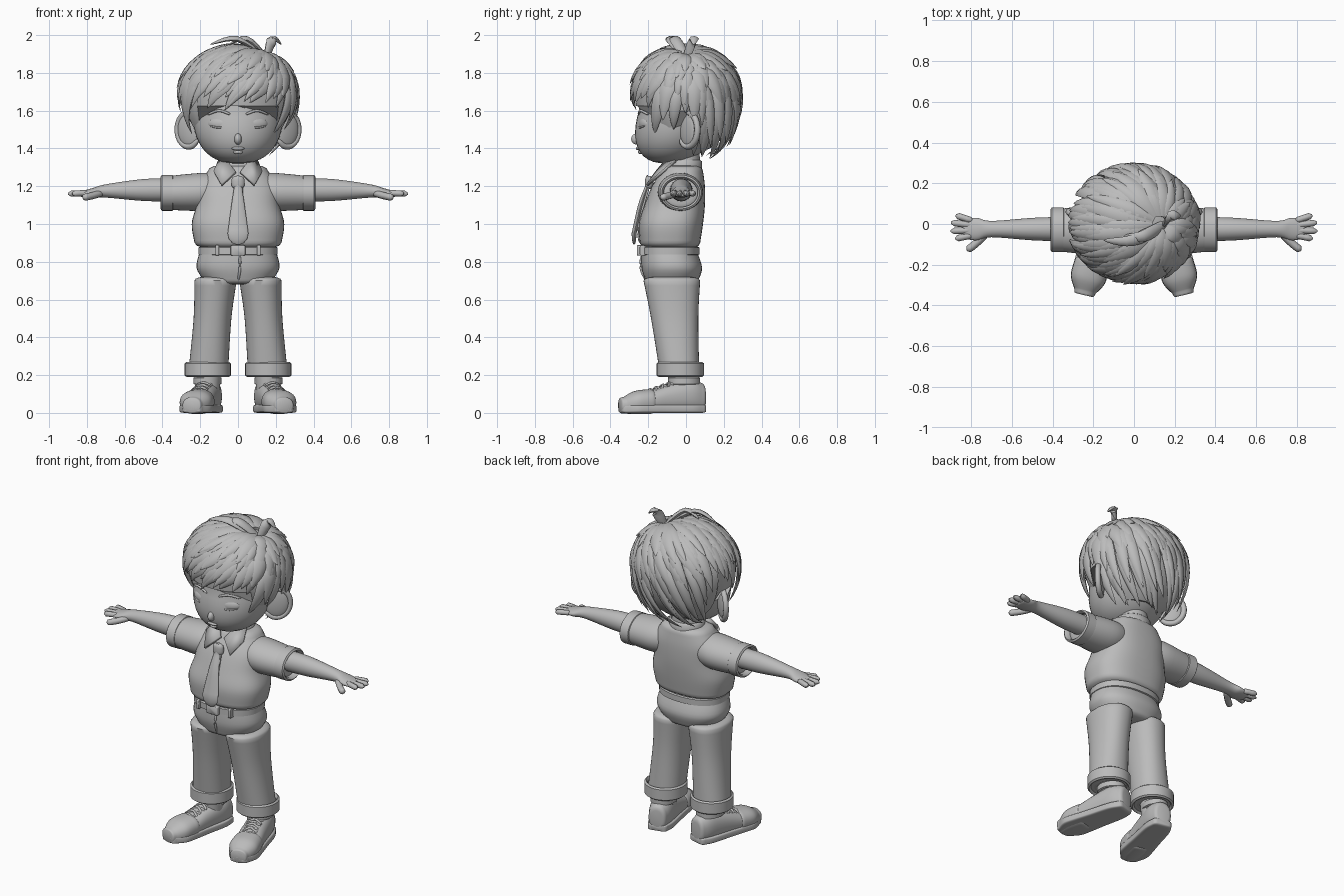
import bpy, bmesh, random
from math import sin, cos, pi, tau, radians, copysign
from mathutils import Vector, Matrix

random.seed(7)
if "Cube" in bpy.data.objects:
    bpy.data.objects.remove(bpy.data.objects["Cube"], do_unlink=True)

GREY = (.5, .5, .5, 1)
clay = bpy.data.materials.new("clay grey")
clay.use_nodes = True
clay.diffuse_color = GREY
clay.node_tree.nodes["Principled BSDF"].inputs["Base Color"].default_value = GREY


def finish(bm, name, mirror=False, matrix=None):
    if matrix:
        bm.transform(matrix)
    bmesh.ops.recalc_face_normals(bm, faces=bm.faces)
    mesh = bpy.data.meshes.new(name)
    bm.to_mesh(mesh)
    bm.free()
    mesh.materials.append(clay)
    mesh.shade_smooth()
    mesh.set_sharp_from_angle(angle=radians(50))
    part = bpy.data.objects.new(name, mesh)
    bpy.context.scene.collection.objects.link(part)
    if mirror:
        part.modifiers.new("mirror", 'MIRROR').use_mirror_merge = False
    return part


def spline(rows, steps=5):
    out = []
    last = len(rows) - 1
    for i in range(last):
        four = rows[max(i - 1, 0)], rows[i], rows[i + 1], rows[min(i + 2, last)]
        for k in range(steps):
            t = k / steps
            out.append(tuple(b + t / 2 * (c - a + t * (2*a - 5*b + 4*c - d + t * (3*(b - c) + d - a)))
                             for a, b, c, d in zip(*four)))
    return out + [tuple(rows[last])]


def skin(bm, rings):
    n = len(rings[0])
    verts = [[bm.verts.new(p) for p in ring] for ring in rings]
    for low, high in zip(verts, verts[1:]):
        for j in range(n):
            k = (j + 1) % n
            bm.faces.new((low[j], low[k], high[k], high[j]))
    bm.faces.new(verts[0])
    bm.faces.new(verts[-1])


def stack(name, axis, rows, off=0, lean=0, power=2, sides=40, **options):
    """Superellipse rings; each row is position, centre, width radius, depth radius."""
    rings = []
    for pos, centre, wide, deep in rows:
        ring = []
        for j in range(sides):
            c, s = (copysign(abs(f) ** (2 / power), f) for f in (cos(tau * j / sides), sin(tau * j / sides)))
            point = [off + lean * pos + wide * c, centre + deep * s]
            point.insert("xyz".index(axis), pos)
            ring.append(point)
        rings.append(ring)
    bm = bmesh.new()
    skin(bm, rings)
    return finish(bm, name, **options)


def loft(name, axis, rows, dome=.02, tip=.6, **options):
    """Smooth body through the rows, with rounded ends."""
    body = spline(rows)
    dome = copysign(dome, rows[-1][0] - rows[0][0])

    def cap(row, d):
        pos, centre, wide, deep = row
        ends = []
        for q in (pi / 6, pi / 3, pi / 2.1):
            k = tip + (1 - tip) * cos(q)
            ends.append((pos + d * sin(q), centre, wide * k, deep * k))
        return ends
    return stack(name, axis, cap(body[0], -dome)[::-1] + body + cap(body[-1], dome), **options)


def band(name, axis, start, end, centre, wide, deep, thick=.02, **options):
    """Rolled band with rounded edges and a hollow inside."""
    mid, half = (start + end) / 2, (end - start) / 2
    shape = [(-.7, -thick), (-1, -thick / 2), (-.8, 0), (.8, 0), (1, -thick / 2), (.7, -thick), (-.7, -thick)]
    return stack(name, axis, [(mid + half * p, centre, wide + r, deep + r) for p, r in shape], **options)


def sweep(bm, pts, wide, thick, profile, up, sides=8):
    rings = []
    last = len(pts) - 1
    for i, p in enumerate(pts):
        along = (pts[min(i + 1, last)] - pts[max(i - 1, 0)]).normalized()
        side = along.cross(up(p)).normalized()
        normal = side.cross(along)
        k = profile(i / last)
        rings.append([p + k * (side * wide * cos(tau * j / sides) + normal * thick * sin(tau * j / sides))
                      for j in range(sides)])
    skin(bm, rings)


def tube(name, paths, radius, up=(0, 0, 1), **options):
    bm = bmesh.new()
    for path in paths:
        pts = [Vector(p) for p in spline(path)]
        sweep(bm, pts, radius, radius, lambda t: max(.1, 1 - abs(2 * t - 1) ** 8) ** .5, lambda p: Vector(up))
    return finish(bm, name, **options)


def ball(name, place, size, turn=0, power=2, jaw=0, **options):
    """Ellipsoid; power squares its profile and jaw pushes the lower half forward."""
    bm = bmesh.new()
    bmesh.ops.create_uvsphere(bm, u_segments=40, v_segments=24, radius=1)
    for v in bm.verts:
        flat = Vector((v.co.x, v.co.y))
        if flat.length > .01:
            flat *= (1 - abs(v.co.z) ** power) ** (1 / power) / flat.length
        v.co = flat.x, flat.y + jaw * min(0, v.co.z), v.co.z
    pose = Matrix.Translation(place) @ Matrix.Rotation(turn, 4, 'Z') @ Matrix.Diagonal((*size, 1))
    return finish(bm, name, matrix=pose, **options)


# Head, face and neck
ball("head", (0, -.02, 1.6), (.24, .23, .28), power=2.4, jaw=.33)
loft("neck", "z", [(1.25, -.01, .1, .09), (1.4, -.01, .08, .08)])
ball("nose", (0, -.26, 1.45), (.02, .03, .03))
ball("upper_lip", (0, -.25, 1.4), (.035, .015, .01))
ball("lower_lip", (0, -.24, 1.38), (.025, .015, .01))
ball("eyelid", (.1, -.22, 1.53), (.06, .025, .035), turn=.35, mirror=True)
tube("lash_line", [[(.05, -.25, 1.52), (.1, -.245, 1.51), (.15, -.22, 1.52)]], .005, mirror=True)
tube("eyebrow", [[(.04, -.25, 1.58), (.1, -.24, 1.6), (.16, -.2, 1.58)]], .007, mirror=True)

# Ears: flat bowl with a rolled rim
ball("ear", (.26, .01, 1.5), (.07, .02, .09), turn=.6, mirror=True)
rim = [(.26 + .06 * cos(q), .01 + .05 * cos(q), 1.5 + .09 * sin(q)) for q in (radians(36 * i) for i in range(-4, 5))]
tube("ear_rim", [rim], .017, up=(.5, -.8, 0), mirror=True)

# Hair: scalp cap plus layered tapered locks radiating from a crown point
CENTRE = Vector((0, 0, 1.68))


def direction(turn, rise):
    a, e = radians(turn), radians(rise)
    return Vector((sin(a) * cos(e), -cos(a) * cos(e), sin(e)))


def scalp(d, k):
    return CENTRE + k * Vector((d.x * .305, d.y * .28, d.z * (.255 if d.z > 0 else .33)))


def hairline(turn):
    turn = abs((turn + 180) % 360 - 180)
    for limit, rise in ((52, -10), (78, -32), (104, -15)):
        if turn < limit:
            return rise
    return -62


def cap_ring(t):
    return [scalp(direction(a, hairline(a) * (1 - t) + 89 * t), .96) for a in range(0, 360, 6)]


bm = bmesh.new()
skin(bm, [cap_ring(i / 14) for i in range(15)])
finish(bm, "scalp_hair")


def taper(t):
    return max(.02, min(1, .55 + 1.3 * t) * (1 - t ** 2.2) ** .8)


def outward(p):
    return p - CENTRE


crown = direction(90, 61)
bm = bmesh.new()
for row in range(6):
    layer = row / 5
    for i in range(24):
        turn = 15 * i + 7 * row + random.uniform(-5, 5)
        low = hairline(turn)
        rise = low + (32 - low) * layer + random.uniform(-5, 5)
        combed = 14 * max(0, cos(radians(turn)))
        end = direction(turn - combed + random.uniform(-7, 7), rise)
        root = direction(turn, rise + 5).slerp(crown, .5 + .35 * layer)
        nape = rise < -40
        lift = random.uniform(.03, .1) + .06 * layer * random.random() + .08 * nape
        path = []
        for step in range(11):
            t = step / 10
            path.append(scalp(root.slerp(end, t), .96 + .05 * sin(pi * t) + .025 * layer + lift * t ** 3))
        sweep(bm, path, (.035 if nape else .046) * random.uniform(.85, 1.2), .018, taper, outward)
for x, y in ((-.05, -.06), (.23, .04), (-.15, -.08)):
    path = spline([(.15, 0, 1.88), (.07 + x / 2, y, 1.98), (x, y, 1.95)])
    sweep(bm, [Vector(p) for p in path], .035, .018, taper, outward)
finish(bm, "hair_locks")

# Shirt, sleeves and collar
loft("shirt", "z", [(.9, -.085, .23, .16), (1, -.08, .245, .17), (1.1, -.06, .22, .16),
                    (1.2, -.04, .21, .14), (1.28, -.02, .16, .11)], dome=.03, power=2.5)
loft("sleeve", "x", [(.1, 1.18, .1, .09), (.2, 1.17, .12, .1), (.36, 1.165, .105, .09)], off=-.03, mirror=True)
band("sleeve_cuff", "x", .34, .41, 1.165, .11, .095, off=-.028, mirror=True)
band("collar_band", "z", 1.25, 1.34, -.01, .105, .095)
collar = bmesh.new()
corners = [(.01, -.15, 1.27), (.085, -.2, 1.2), (.125, -.12, 1.27), (.1, -.05, 1.33), (.055, -.1, 1.33)]
collar.faces.new([collar.verts.new(p) for p in corners])
finish(collar, "collar_flap", mirror=True).modifiers.new("thickness", 'SOLIDIFY').thickness = .016
tube("shirt_placket", [[(.02, -.19, 1.22), (.02, -.25, 1), (.02, -.245, .9)]], .006)

# Tie
ball("tie_knot", (0, -.195, 1.22), (.035, .022, .035), power=3)
loft("tie_blade", "z", [(.95, -.275, .055, .013), (1.1, -.24, .035, .014), (1.2, -.205, .02, .012)],
     dome=.06, tip=.05, power=1.6)

# Arms and hands, with the fingers fanned out
loft("arm", "x", [(.35, 1.18, .06, .06), (.5, 1.18, .055, .058), (.7, 1.175, .04, .035),
                  (.77, 1.165, .055, .025), (.82, 1.16, .05, .017)], off=-.025, mirror=True)
fingers = []
for i in range(4):
    fan = radians(18 - 10 * i)
    reach = .12 - .02 * abs(i - 1.5)
    knuckle = Vector((.79, .015 - .023 * i, 1.165))
    fingers.append([knuckle, knuckle + reach * Vector((cos(fan), sin(fan), -.05))])
tube("fingers", fingers, .016, mirror=True)
tube("thumb", [[(.72, -.04, 1.165), (.77, -.09, 1.15), (.82, -.13, 1.14)]], .019, mirror=True)

# Trousers and belt
loft("trouser_hips", "z", [(.7, -.075, .18, .14), (.77, -.075, .22, .16), (.86, -.09, .2, .145)], power=2.3)
loft("trouser_leg", "z", [(.22, -.035, .105, .105), (.5, -.06, .1, .125), (.7, -.075, .112, .15)],
     off=.175, lean=-.08, power=2.2, mirror=True)
band("trouser_cuff", "z", .19, .27, -.03, .122, .125, off=.16, mirror=True)
band("belt", "z", .835, .88, -.085, .21, .157, power=2.3)
loft("buckle", "y", [(-.25, .86, .04, .028), (-.23, .86, .04, .028)], dome=.01, tip=.9, power=8)
loft("belt_loop", "y", [(-.24, .86, .01, .028), (-.2, .86, .01, .028)], off=.11, dome=.005, power=8, mirror=True)
tube("fly_seam", [[(.01, -.237, .83), (.01, -.238, .76), (0, -.21, .7)]], .007)

# Shoes, turned slightly outward; each station is position, half width, top height
pose = Matrix.Translation((.155, .02, 0)) @ Matrix.Rotation(.24, 4, 'Z')
shoe = dict(matrix=pose, mirror=True)
stations = [(.06, .055, .16), (0, .07, .18), (-.13, .075, .15), (-.22, .08, .12), (-.3, .08, .11), (-.36, .05, .08)]
loft("shoe_upper", "y", [(y, top / 2, wide, top / 2) for y, wide, top in stations], power=2.3, **shoe)
loft("toe_cap", "y", [(y, top / 2, wide * 1.06, top * .55) for y, wide, top in stations[3:]],
     tip=.8, power=2.3, **shoe)
loft("shoe_sole", "y", [(y, .022, wide * 1.08, .022) for y, wide, top in stations], power=6, **shoe)
band("shoe_collar", "z", .15, .19, -.03, .074, .085, **shoe)
loft("ankle", "z", [(.1, -.025, .06, .065), (.24, -.03, .07, .07)], off=.158, mirror=True)
laces = []
for i in range(4):
    y, z = -.1 - .035 * i, .16 - .012 * i
    for x in (.045, -.045):
        laces.append([(x, y, z - .012), (0, y - .012, z), (-x, y - .025, z - .02)])
tube("shoe_laces", laces, .007, **shoe)
